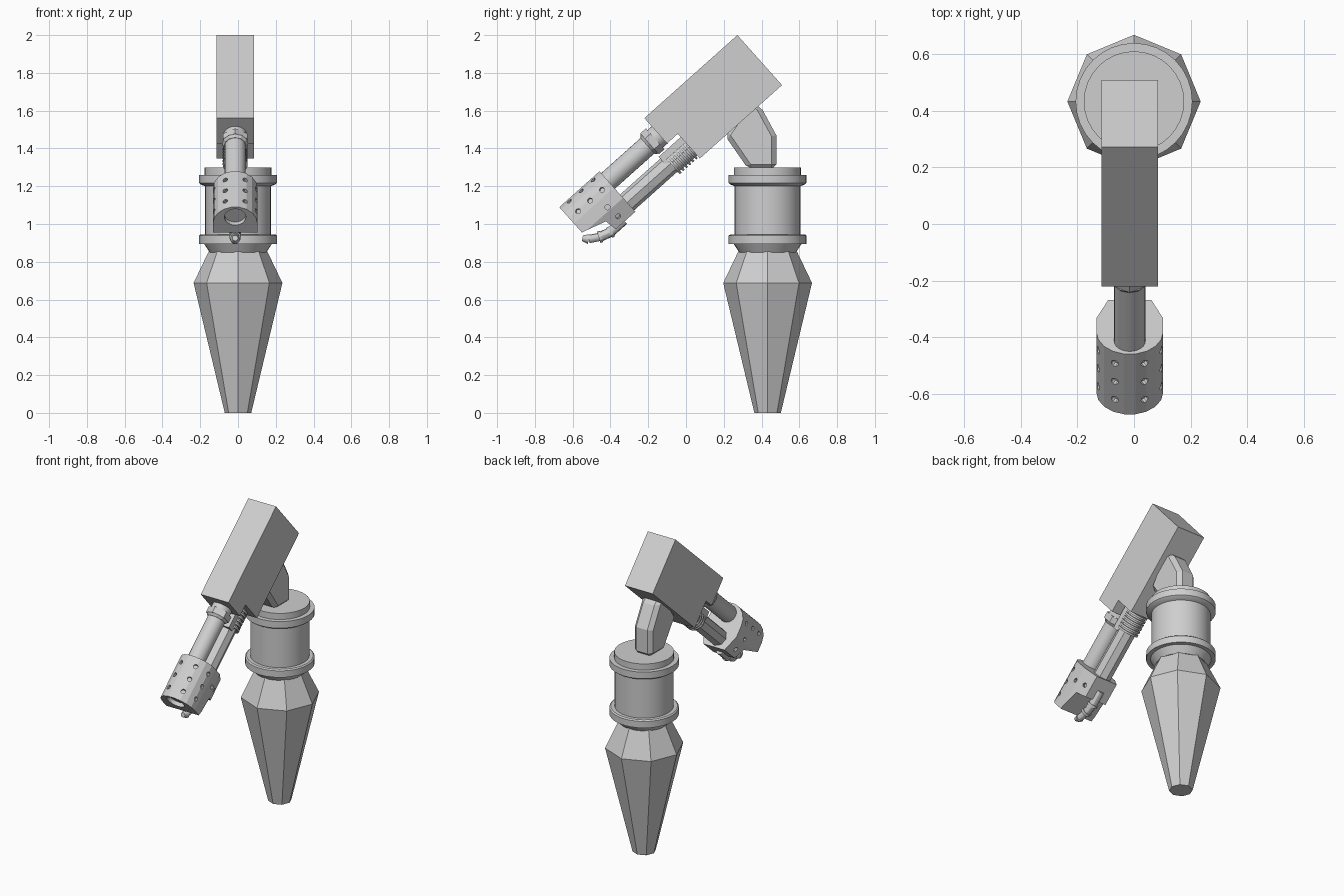
import bpy, bmesh, math
from mathutils import Vector, Matrix

if "Cube" in bpy.data.objects:
    bpy.data.objects.remove(bpy.data.objects["Cube"])

grey = bpy.data.materials.new("light_grey")
grey.use_nodes = True
grey.diffuse_color = (0.62, 0.62, 0.62, 1)
grey.node_tree.nodes["Principled BSDF"].inputs["Base Color"].default_value = grey.diffuse_color

# Tilted frame of the gun: s runs along the barrels, t runs to the underside
CX = -0.015
ANGLE = math.radians(41.75)
S = Vector((0, -math.cos(ANGLE), -math.sin(ANGLE)))
T = Vector((0, math.sin(ANGLE), -math.cos(ANGLE)))
TOP_BACK = Vector((CX, 0.272, 2.0))


def gun(x, s, t):
    return TOP_BACK + Vector((x, 0, 0)) + S * s + T * t


def finish(name, bm, smooth=False):
    bmesh.ops.recalc_face_normals(bm, faces=bm.faces)
    mesh = bpy.data.meshes.new(name)
    bm.to_mesh(mesh)
    bm.free()
    mesh.materials.append(grey)
    obj = bpy.data.objects.new(name, mesh)
    bpy.context.collection.objects.link(obj)
    if smooth:
        shade(obj)
    return obj


def shade(obj):
    bpy.ops.object.select_all(action='DESELECT')
    obj.select_set(True)
    bpy.context.view_layer.objects.active = obj
    bpy.ops.object.shade_smooth_by_angle(angle=math.radians(30))


def add_rod(bm, p, q, r1, r2=None, seg=24):
    axis = q - p
    turn = axis.to_track_quat('Z', 'Y').to_matrix().to_4x4()
    bmesh.ops.create_cone(bm, cap_ends=True, segments=seg, radius1=r1,
                          radius2=r1 if r2 is None else r2, depth=axis.length,
                          matrix=Matrix.Translation((p + q) / 2) @ turn)


def rod(name, p, q, r1, r2=None, seg=24, smooth=True):
    bm = bmesh.new()
    add_rod(bm, p, q, r1, r2, seg)
    return finish(name, bm, smooth)


def gun_rod(name, s0, s1, t, r, r2=None, seg=24, smooth=True):
    return rod(name, gun(0, s0, t), gun(0, s1, t), r, r2, seg, smooth)


def add_prism(bm, outline, sweep):
    near = [bm.verts.new(p) for p in outline]
    far = [bm.verts.new(p + sweep) for p in outline]
    bm.faces.new(near)
    bm.faces.new(far)
    for i in range(len(near)):
        j = (i + 1) % len(near)
        bm.faces.new((near[i], near[j], far[j], far[i]))


def side_prism(name, profile, half):
    bm = bmesh.new()
    add_prism(bm, [gun(-half, s, t) for s, t in profile], Vector((2 * half, 0, 0)))
    return finish(name, bm)


def lathe(name, profile, seg, smooth):
    bm = bmesh.new()
    rings = [[bm.verts.new((r * math.cos(a), 0.432 + r * math.sin(a), z))
              for a in (2 * math.pi * k / seg for k in range(seg))] for r, z in profile]
    for low, high in zip(rings, rings[1:]):
        for k in range(seg):
            j = (k + 1) % seg
            bm.faces.new((low[k], low[j], high[j], high[k]))
    bm.faces.new(rings[0])
    bm.faces.new(rings[-1])
    return finish(name, bm, smooth)


def bake(obj):
    deps = bpy.context.evaluated_depsgraph_get()
    mesh = bpy.data.meshes.new_from_object(obj.evaluated_get(deps))
    obj.modifiers.clear()
    obj.data = mesh


def cut(obj, cutter):
    mod = obj.modifiers.new("cut", 'BOOLEAN')
    mod.operation, mod.solver, mod.object = 'DIFFERENCE', 'EXACT', cutter
    bake(obj)
    bpy.data.objects.remove(cutter)


# Faceted spike and round collar of the mount
lathe("mount_spike", [(0.07, 0), (0.235, 0.688), (0.155, 0.855)], 8, False)
lathe("mount_collar", [(0.15, 0.85), (0.18, 0.895), (0.206, 0.895), (0.206, 0.938),
                       (0.198, 0.945), (0.175, 0.945), (0.175, 1.2), (0.198, 1.21),
                       (0.206, 1.217), (0.206, 1.26), (0.177, 1.26), (0.177, 1.3)], 32, True)

# Bent bracket carrying the body
bm = bmesh.new()
bracket = [(0.205, 1.47), (0.33, 1.29), (0.478, 1.29), (0.478, 1.47), (0.394, 1.625), (0.33, 1.65)]
add_prism(bm, [Vector((CX - 0.065, y, z)) for y, z in bracket], Vector((0.13, 0, 0)))
arm = finish("bracket", bm)
bevel = arm.modifiers.new("bevel", 'BEVEL')
bevel.width, bevel.segments, bevel.limit_method = 0.025, 1, 'ANGLE'
bake(arm)

# Box body with a notch at the lower front
side_prism("body", [(0, 0), (0.66, 0), (0.66, 0.18), (0.583, 0.18), (0.583, 0.355), (0, 0.355)], 0.1)

# Upper barrel with its hexagonal nut
gun_rod("upper_barrel", 0.64, 1.05, 0.12, 0.055)
gun_rod("barrel_collar", 0.655, 0.69, 0.12, 0.062)
gun_rod("barrel_nut", 0.69, 0.73, 0.12, 0.074, seg=6, smooth=False)
gun_rod("barrel_nut_bevel", 0.73, 0.745, 0.12, 0.07, 0.058, seg=12, smooth=False)

# Lower barrel, its cover and ribbed sleeve
gun_rod("lower_barrel", 0.57, 1.06, 0.272, 0.056, seg=8, smooth=False)
side_prism("barrel_cover", [(0.57, 0.203), (0.74, 0.203), (0.74, 0.25), (0.70, 0.29), (0.57, 0.29)], 0.052)
gun_rod("sleeve", 0.57, 0.72, 0.28, 0.054)
for i in range(6):
    s = 0.59 + 0.023 * i
    gun_rod(f"sleeve_rib_{i + 1}", s, s + 0.012, 0.28, 0.066)

# Muzzle head: arched on top, chamfered below
R, MID = 0.118, 0.168
section = [(R * math.cos(a), MID - R * math.sin(a)) for a in (math.pi * k / 9 for k in range(10))]
section += [(-R, 0.24), (-0.076, 0.338), (0.076, 0.338), (R, 0.24)]
bm = bmesh.new()
add_prism(bm, [gun(x, 1.025, t) for x, t in section], S * 0.285)
head = finish("muzzle_head", bm)
cut(head, side_prism("underside_cutter", [(1.33, 0.225), (1.176, 0.272), (1.155, 0.40), (1.33, 0.40)], 0.2))

# Vent holes around the head and the bore
bm = bmesh.new()
add_rod(bm, gun(0, 1.285, 0.122), gun(0, 1.35, 0.122), 0.057)
for side in (-1, 1):
    for s in (1.08, 1.165, 1.25):
        for deg in (27, 73):
            a = math.radians(deg)
            x, t = side * math.sin(a), -math.cos(a)
            add_rod(bm, gun(x * 0.098, s, MID + t * 0.098), gun(x * 0.14, s, MID + t * 0.14), 0.014, seg=10)
    add_rod(bm, gun(side * 0.10, 1.12, 0.222), gun(side * 0.14, 1.12, 0.222), 0.014, seg=10)
    add_rod(bm, gun(side * 0.075, 1.11, 0.288), gun(side * 0.12, 1.11, 0.306), 0.014, seg=10)
cut(head, finish("hole_cutter", bm))

# Bent igniter pipe below the muzzle
path = [Vector((CX, y, z)) for y, z in [(-0.33, 1.02), (-0.40, 0.957), (-0.455, 0.932), (-0.515, 0.92), (-0.548, 0.925)]]
for i, (r1, r2) in enumerate([(0.026, 0.026), (0.026, 0.026), (0.022, 0.022), (0.026, 0.015)]):
    rod(f"igniter_pipe_{i + 1}", path[i], path[i + 1], r1, r2, 12)
for i in (1, 2):
    d = (path[i + 1] - path[i - 1]).normalized() * 0.008
    rod(f"igniter_ring_{i}", path[i] - d, path[i] + d, 0.031, seg=12)
